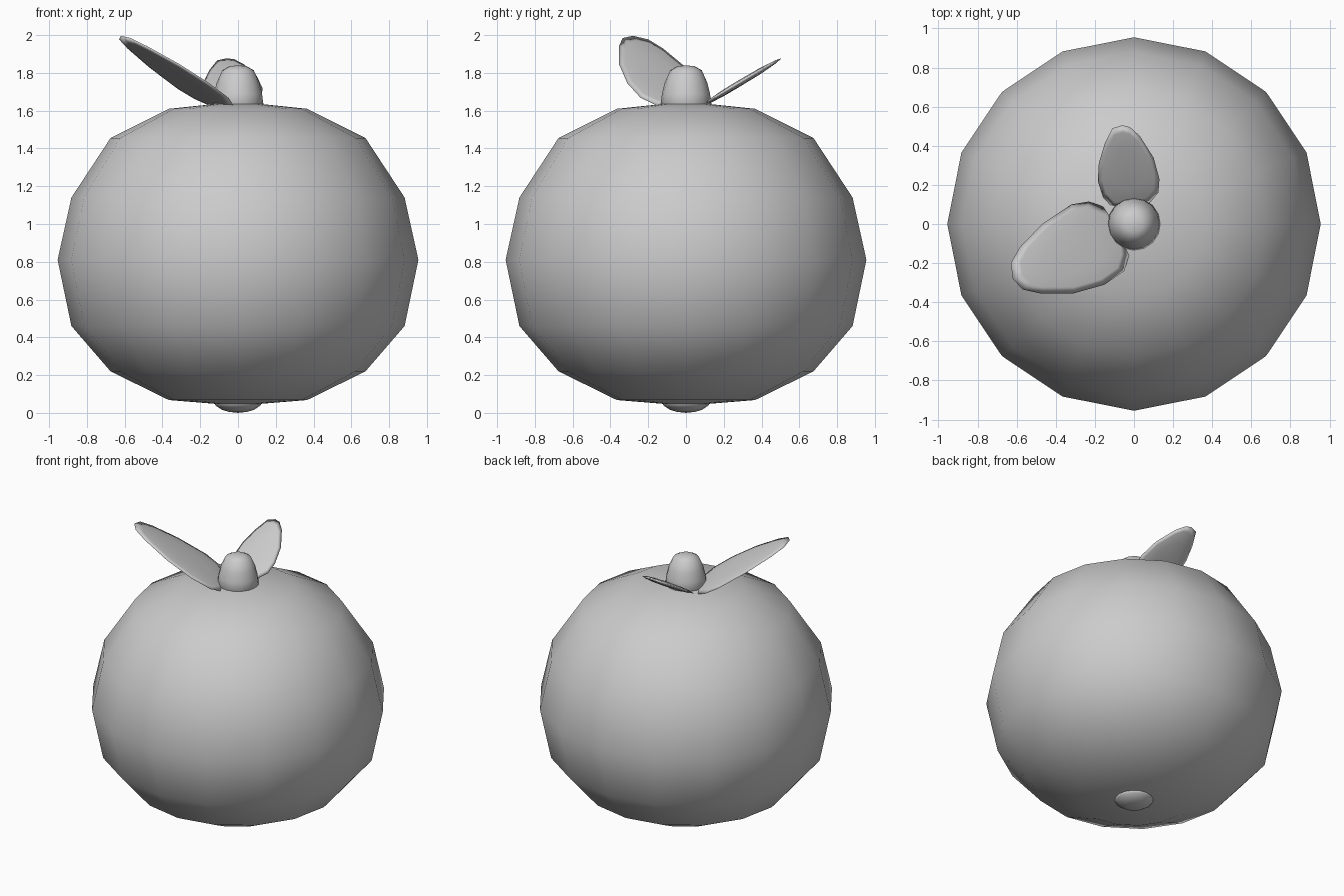
import bpy, bmesh, math

if "Cube" in bpy.data.objects:
    bpy.data.objects.remove(bpy.data.objects["Cube"])


def finish(name, bm):
    bmesh.ops.recalc_face_normals(bm, faces=bm.faces[:])
    mesh = bpy.data.meshes.new(name)
    bm.to_mesh(mesh)
    bm.free()
    for p in mesh.polygons:
        p.use_smooth = True
    obj = bpy.data.objects.new(name, mesh)
    bpy.context.collection.objects.link(obj)
    return obj


def skin(bm, rings, start, end):
    """Bridge equal-length vertex rings and close both ends with fans."""
    n = len(rings[0])
    for a, b in zip(rings, rings[1:]):
        for i in range(n):
            j = (i + 1) % n
            bm.faces.new((a[i], a[j], b[j], b[i]))
    for ring, pole in ((rings[0], start), (rings[-1], end)):
        for i in range(n):
            bm.faces.new((ring[i], ring[(i + 1) % n], pole))


def lathe(name, profile, n=16):
    """Profile of (radius, z); first and last points are the poles."""
    bm = bmesh.new()
    rings = [[bm.verts.new((r * math.cos(2 * math.pi * i / n),
                            r * math.sin(2 * math.pi * i / n), z))
              for i in range(n)] for r, z in profile[1:-1]]
    skin(bm, rings, bm.verts.new((0, 0, profile[0][1])),
         bm.verts.new((0, 0, profile[-1][1])))
    return finish(name, bm)


def leaf(name, outline, z0, sx, sy, half=0.016):
    """Thin lens whose top-view outline lies on z = z0 + sx*x + sy*y."""
    bm = bmesh.new()
    cx = sum(p[0] for p in outline) / len(outline)
    cy = sum(p[1] for p in outline) / len(outline)
    k = 1 / math.sqrt(1 + sx * sx + sy * sy)

    def vert(x, y, t):
        z = z0 + sx * x + sy * y
        return bm.verts.new((x - sx * k * t, y - sy * k * t, z + k * t))

    rings = [[vert(cx + (x - cx) * s, cy + (y - cy) * s, t * half)
              for x, y in outline]
             for s, t in ((.5, -.87), (.85, -.5), (1, 0), (.85, .5), (.5, .87))]
    skin(bm, rings, vert(cx, cy, -half), vert(cx, cy, half))
    return finish(name, bm)


# Round fruit body
lathe("fruit_body", [(0, .038), (.366, .068), (.675, .22), (.882, .46), (.955, .81),
                     (.882, 1.14), (.675, 1.455), (.366, 1.61), (0, 1.648)])

# Stem and bottom navel
lathe("stem", [(0, 1.56), (.09, 1.57), (.135, 1.63), (.127, 1.69), (.112, 1.75),
               (.083, 1.815), (.045, 1.835), (0, 1.84)])
lathe("navel", [(0, 0), (.05, .006), (.085, .016), (.115, .036), (.13, .055), (0, .09)])

# Two leaves
leaf("left_leaf", [(-.63, -.2), (-.62, -.28), (-.57, -.335), (-.48, -.355), (-.31, -.355),
                   (-.15, -.31), (-.05, -.24), (-.025, -.16), (-.03, -.09), (-.06, .0),
                   (-.12, .075), (-.23, .115), (-.32, .1), (-.47, .0), (-.585, -.12)],
     1.568, -.555, -.3)
leaf("back_leaf", [(-.06, .505), (-.02, .495), (.03, .45), (.1, .34), (.13, .23),
                   (.125, .16), (.08, .11), (-.01, .08), (-.11, .085), (-.16, .14),
                   (-.185, .22), (-.18, .31), (-.15, .41), (-.11, .49)],
     1.576, .03, .6)
